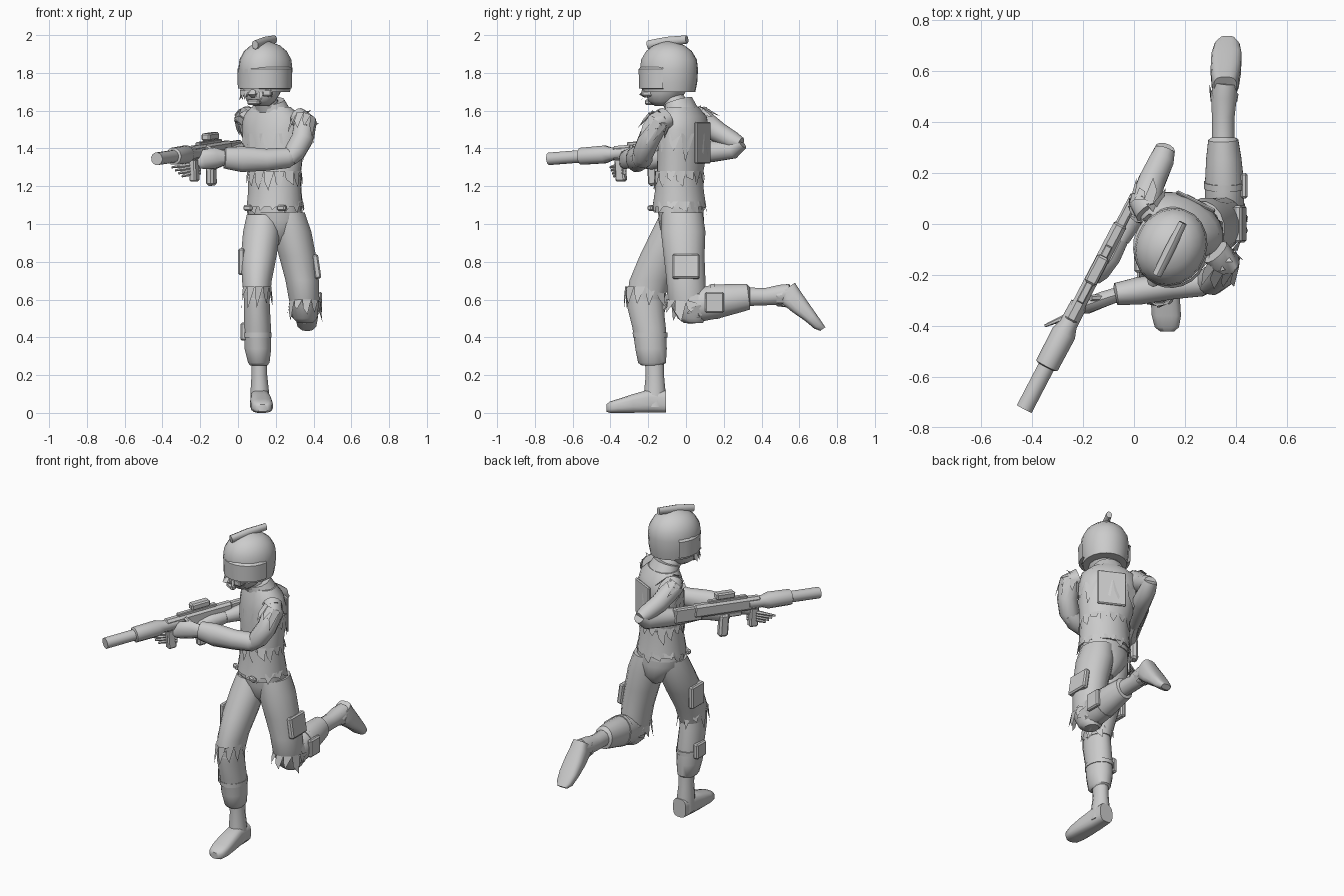
import bpy, bmesh, math, random
from mathutils import Vector as V, Matrix

random.seed(4)
grey = bpy.data.materials.new("matte grey")
grey.diffuse_color = (0.6, 0.6, 0.6, 1)
SIDE = V((0.89, -0.45, 0))     # wearer's left, body is twisted
FACE = V((-0.45, -0.89, 0))    # wearer's forward
X = V((1, 0, 0))
UP = V((0, 0, 1))


def finish(name, bm, angle=42):
    bmesh.ops.recalc_face_normals(bm, faces=bm.faces)
    me = bpy.data.meshes.new(name)
    bm.to_mesh(me)
    bm.free()
    ob = bpy.data.objects.new(name, me)
    bpy.context.collection.objects.link(ob)
    me.materials.append(grey)
    bpy.ops.object.select_all(action='DESELECT')
    ob.select_set(True)
    bpy.context.view_layer.objects.active = ob
    bpy.ops.object.shade_smooth_by_angle(angle=math.radians(angle))
    return ob


def frame(t, side):
    t = t.normalized()
    u = (side - t * side.dot(t)).normalized()
    return u, t.cross(u)


def tube(name, pts, side=X, n=14, axis=None, sq=1.0):
    """Loft of elliptical rings: x, y, z, half width, half depth; sq < 1 squares them."""
    bm = bmesh.new()
    c = [V(p[:3]) for p in pts]
    power = lambda v: math.copysign(abs(v) ** sq, v)
    rings = []
    for i, p in enumerate(pts):
        t = axis or (c[min(i + 1, len(c) - 1)] - c[max(i - 1, 0)])
        u, w = frame(t, side)
        rings.append([bm.verts.new(c[i] + u * p[3] * power(math.cos(a)) + w * p[4] * power(math.sin(a)))
                      for a in [2 * math.pi * (k + 0.5) / n for k in range(n)]])
    for r, s in zip(rings, rings[1:]):
        for k in range(n):
            bm.faces.new((r[k], r[(k + 1) % n], s[(k + 1) % n], s[k]))
    bm.faces.new(rings[0][::-1])
    bm.faces.new(rings[-1])
    return finish(name, bm)


def block(name, centre, size, fwd=V((0, -1, 0)), up=UP, bevel=0.008):
    """Bevelled box: size is width, length along fwd, height."""
    f = fwd.normalized()
    s = f.cross(up).normalized()
    u = s.cross(f)
    m = Matrix((s, f, u)).transposed().to_4x4()
    m.translation = V(centre)
    bm = bmesh.new()
    bmesh.ops.create_cube(bm, size=1, matrix=m @ Matrix.Diagonal((*size, 1)))
    if bevel:
        bmesh.ops.bevel(bm, geom=bm.edges[:], offset=bevel, segments=1, affect='EDGES')
    return finish(name, bm, 30)


def rags(name, centre, axis, ra, rb, length, side=X, n=11, flare=0.02, arc=(0, 360)):
    """Torn cloth strips hanging from an elliptical hem along axis."""
    bm = bmesh.new()
    c, t = V(centre), V(axis).normalized()
    u, w = frame(t, side)
    a0, a1 = map(math.radians, arc)
    for k in range(n):
        a = a0 + (a1 - a0) * k / n
        d = (a1 - a0) / n
        rad = lambda ang, g: u * (ra + g) * math.cos(ang) + w * (rb + g) * math.sin(ang)
        l = length * random.uniform(0.3, 1.1)
        q = [c + rad(a, 0) - t * 0.02, c + rad(a + d, 0) - t * 0.02,
             c + rad(a + d * 0.9, flare * 0.5) + t * l * 0.45,
             c + rad(a + d * random.uniform(0.1, 0.8), flare * random.uniform(0.3, 1.3)) + t * l]
        bm.faces.new([bm.verts.new(p) for p in q])
    return finish(name, bm)


# Helmet, visor band and crest
def ring(z, r):
    return (0.145, -0.09, z, r * 0.95, r * 1.07)
tube("helmet", [ring(1.70, .134), ring(1.75, .143), ring(1.82, .147), ring(1.87, .141),
                ring(1.915, .116), ring(1.945, .08), ring(1.965, .025)], SIDE, 20)
bm = bmesh.new()
rows = [(1.715, .132), (1.718, .151), (1.82, .154), (1.832, .143)]
cols = []
for k in range(15):
    d = Matrix.Rotation(math.radians(-105 + 15 * k), 3, 'Z') @ FACE
    lift = 1 if 1 < k < 13 else .975
    cols.append([bm.verts.new(V((0.145 + d.x * r * lift * .97, -0.09 + d.y * r * lift * 1.05, z))) for z, r in rows])
for p, q in zip(cols, cols[1:]):
    for j in range(3):
        bm.faces.new((p[j], q[j], q[j + 1], p[j + 1]))
finish("visor_band", bm, 30)
tube("helmet_crest", [(.192, .005, 1.977, .017, .022), (.14, -.1, 1.965, .021, .026),
                      (.09, -.2, 1.948, .019, .024)], SIDE, 10)

# Head
tube("head", [(.125, -.12, 1.625, .04, .045), (.122, -.12, 1.65, .075, .08),
              (.127, -.11, 1.69, .095, .105), (.14, -.09, 1.75, .1, .11)], SIDE, 14, UP)
tube("nose", [(.085, -.2, 1.72, .012, .012), (.075, -.225, 1.685, .024, .022),
              (.08, -.21, 1.67, .01, .01)], SIDE, 8, UP)
block("chin", V((.085, -.19, 1.645)), (.07, .035, .03), FACE)
for s, nm in ((1, "left"), (-1, "right")):
    block(nm + "_cheek", V((.1, -.175, 1.695)) + SIDE * s * .062, (.05, .06, .04), FACE + SIDE * s * .4)
rags("moustache", (.1, -.15, 1.685), (0, 0, -1), .085, .07, .03, SIDE, 9, .012, (0, 180))
tube("neck", [(.17, -.02, 1.57, .075, .07), (.145, -.07, 1.66, .06, .06)], SIDE, 12)
tube("collar", [(.175, -.02, 1.58, .12, .09), (.165, -.04, 1.65, .085, .075)], SIDE, 12)

# Torso and pelvis
tube("torso", [(.195, -.035, 1.06, .145, .125), (.195, -.04, 1.14, .14, .12), (.195, -.035, 1.24, .14, .115),
               (.19, -.02, 1.38, .165, .122), (.185, -.01, 1.5, .176, .122), (.18, -.01, 1.57, .165, .105),
               (.175, -.02, 1.62, .11, .08)], SIDE, 20, UP)
tube("pelvis", [(.205, -.02, .89, .04, .06), (.205, -.02, .95, .1, .11), (.2, -.025, 1.02, .148, .12),
                (.195, -.03, 1.1, .145, .12)], X, 18, UP)
tube("shirt_skirt", [(.195, -.035, 1.09, .152, .142), (.195, -.035, 1.17, .146, .128),
                     (.193, -.035, 1.25, .144, .12)], SIDE, 18, UP)
rags("shirt_hem", (.193, -.035, 1.26), (0, 0, -1), .148, .124, .08, SIDE, 16, .012)
rags("belt_rags", (.197, -.033, 1.1), (0, 0, -1), .15, .135, .05, SIDE, 14, .01)
rags("vest_rags", (.186, -.012, 1.46), (0, 0, -1), .174, .124, .13, SIDE, 12, .004)
for i, s in enumerate((-.1, .1)):
    block("buckle_%d" % (i + 1), V((.195, -.035, 1.085)) + FACE * .115 + SIDE * s, (.05, .03, .03), FACE)
block("back_plate", V((.19, -.015, 1.43)) - FACE * .116, (.17, .016, .22), FACE, UP, .006)

# Standing leg
tube("standing_thigh", [(.135, -.04, 1.05, .09, .1), (.125, -.07, .96, .1, .115), (.11, -.13, .83, .096, .118),
                        (.1, -.19, .7, .08, .112), (.1, -.215, .6, .07, .1)], X, 16, UP)
tube("standing_shin", [(.1, -.22, .64, .067, .095), (.1, -.215, .56, .07, .098), (.103, -.195, .45, .073, .09),
                       (.105, -.185, .34, .072, .085), (.11, -.18, .265, .058, .075), (.11, -.18, .25, .045, .055)],
     X, 16, UP)
tube("standing_boot", [(.113, -.168, .29, .043, .052), (.113, -.165, .2, .043, .05),
                       (.115, -.165, .12, .05, .058), (.118, -.165, .03, .053, .06)], X, 12, UP)
tube("standing_foot", [(.12, -.105, .06, .045, .058), (.118, -.2, .062, .052, .061), (.122, -.28, .05, .058, .05),
                       (.127, -.36, .037, .058, .037), (.129, -.405, .03, .048, .03), (.13, -.422, .025, .027, .019)],
     X, 16, V((0, -1, 0)), .65)
rags("standing_knee_rags", (.1, -.215, .65), (0, 0, -1), .076, .108, .09, X, 11, .012)
tube("shin_strap", [(.103, -.19, .40, .077, .093), (.103, -.19, .425, .077, .094)], X, 16)
block("standing_thigh_pouch", (.018, -.13, .8), (.035, .12, .14))
block("standing_shin_pouch", (.03, -.18, .43), (.035, .09, .095))

# Trailing leg
tube("trailing_thigh", [(.265, -.02, 1.06, .09, .11), (.285, -.015, .96, .105, .12), (.315, -.01, .83, .1, .11),
                        (.34, 0, .7, .09, .105), (.35, .005, .6, .082, .105), (.355, .03, .5, .065, .075),
                        (.355, .04, .475, .04, .05)], X, 16, UP)
tube("trailing_shin", [(.355, -.02, .56, .06, .07), (.355, .06, .57, .078, .09), (.355, .16, .59, .078, .092),
                       (.352, .26, .605, .07, .08), (.35, .33, .615, .06, .07), (.35, .34, .615, .045, .05)], X, 16)
tube("trailing_boot", [(.35, .3, .615, .045, .052), (.35, .42, .615, .046, .047), (.353, .5, .625, .052, .055),
                       (.358, .555, .635, .05, .05)], X, 12)
tube("trailing_foot", [(.358, .54, .664, .045, .045), (.358, .554, .615, .054, .06), (.36, .602, .563, .06, .05),
                       (.363, .66, .506, .06, .035), (.365, .7, .462, .05, .027), (.366, .724, .444, .03, .017)],
     X, 16, V((0, .57, -.82)), .65)
rags("trailing_knee_rags", (.353, .0, .57), (0, -.1, -1), .083, .108, .09, X, 11, .012)
rags("trailing_cuff_rags", (.355, .06, .57), (0, -1, -.1), .08, .09, .07, X, 9, .012)
rags("trailing_boot_rags", (.353, .5, .62), (0, 1, 0), .052, .055, .05, X, 8, .01)
tube("trailing_shin_strap", [(.355, .14, .588, .082, .095), (.355, .165, .592, .082, .095)], X, 16)
block("trailing_thigh_pouch", (.415, 0, .775), (.035, .145, .13), V((0, -1, 0)), V((-.15, 0, 1)))
block("trailing_shin_pouch", (.432, .15, .585), (.028, .1, .11))

# Forward (left) arm
tube("left_upper_arm", [(.32, -.11, 1.56, .055, .06), (.355, -.15, 1.54, .06, .06), (.34, -.195, 1.45, .06, .058),
                        (.3, -.225, 1.38, .058, .056), (.27, -.235, 1.34, .04, .04)], SIDE, 12)
tube("left_forearm", [(.31, -.22, 1.37, .04, .04), (.26, -.23, 1.35, .056, .056), (.15, -.245, 1.34, .052, .06),
                      (0.02, -.262, 1.343, .056, .07), (-.07, -.275, 1.35, .045, .058), (-.075, -.276, 1.35, .03, .035)],
     V((0, 1, 0)), 12)
tube("left_hand", [(-.06, -.275, 1.35, .03, .035), (-.12, -.295, 1.35, .032, .055), (-.19, -.325, 1.34, .03, .052),
                   (-.22, -.335, 1.32, .018, .03)], V((0, 1, 0)), 10)
for i in range(4):
    z = 1.32 - i * .016
    tube("left_finger_%d" % (i + 1), [(-.2, -.325, z, .011, .011), (-.27, -.365, z - .01, .012, .011),
                                      (-.35 + i * .018, -.4 + i * .006, z - .02, .006, .006)], UP, 6)
tube("left_thumb", [(-.12, -.29, 1.38, .015, .015), (-.17, -.29, 1.41, .012, .012)], X, 6)
rags("left_sleeve_rags", (.35, -.15, 1.54), (-.25, -.5, -.85), .064, .066, .11, SIDE, 10, .015)
rags("left_shoulder_rags", (.35, -.15, 1.53), (.6, -.45, .4), .06, .055, .06, FACE, 8, .0)

# Rear (right) arm
tube("right_upper_arm", [(.06, .05, 1.57, .06, .058), (.04, .08, 1.555, .06, .06), (.07, .17, 1.485, .054, .056),
                         (.108, .25, 1.44, .05, .048), (.122, .29, 1.425, .04, .034)], SIDE, 12)
tube("right_forearm", [(.122, .295, 1.43, .04, .036), (.108, .25, 1.395, .05, .05), (.06, .14, 1.383, .055, .056),
                       (0, .03, 1.37, .045, .05), (-.05, -.06, 1.36, .034, .036)], SIDE, 12)
tube("right_hand", [(-.045, -.05, 1.36, .03, .035), (-.085, -.13, 1.35, .035, .045),
                    (-.13, -.19, 1.33, .035, .045), (-.15, -.22, 1.32, .02, .03)], SIDE, 10)
rags("right_sleeve_rags", (.045, .07, 1.56), (.2, .6, -.5), .064, .064, .08, SIDE, 10, .015)
rags("right_shoulder_rags", (.04, .055, 1.57), (-.7, .2, .5), .055, .055, .06, FACE, 8, .0)

# Rifle along one line from muzzle to butt
MUZZLE, BUTT = V((-.43, -.725, 1.345)), V((0, .1, 1.41))
AIM = (MUZZLE - BUTT).normalized()


def on(t, up=0.0):
    return MUZZLE.lerp(BUTT, t) + UP * up


def barrel(name, spec, n=12):
    tube(name, [(*on(t), r, r) for t, r in spec], UP, n)


barrel("suppressor", [(0, .034), (.22, .034)])
barrel("handguard", [(.2, .038), (.205, .047), (.36, .049), (.4, .036), (.5, .034)], 10)
block("receiver", on(.65), (.054, .44, .08), AIM, UP, .014)
block("stock", on(.92, -.012), (.042, .18, .09), AIM)
block("sight_rail", on(.64, .045), (.03, .25, .02), AIM, UP, .004)
block("sight", on(.66, .075), (.05, .12, .04), AIM)
block("magazine", on(.46, -.09), (.04, .055, .12), AIM)
block("grip", on(.67, -.115), (.045, .06, .14), AIM, UP + AIM * .25, .012)
block("trigger_guard", on(.59, -.055), (.02, .09, .03), AIM, UP, .005)
